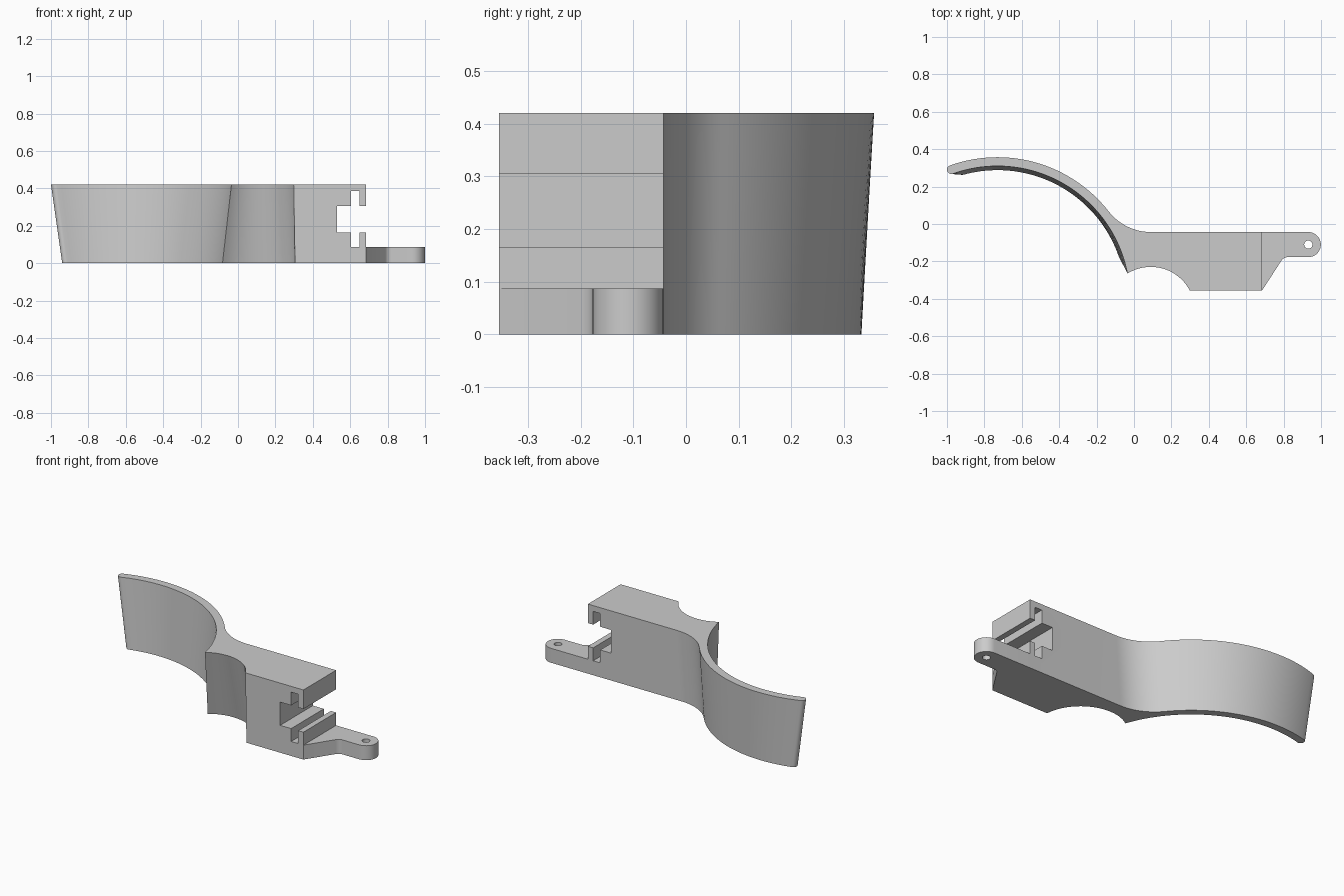
import bpy, bmesh, math
from mathutils import Vector

HEIGHT = 0.42
BACK, FRONT, END = -0.043, -0.355, 0.685   # block limits

cube = bpy.data.objects.get("Cube")
if cube:
    bpy.data.objects.remove(cube, do_unlink=True)

grey = bpy.data.materials.new("plain_grey")
grey.use_nodes = True
grey.diffuse_color = (0.6, 0.6, 0.6, 1)
grey.node_tree.nodes["Principled BSDF"].inputs["Base Color"].default_value = (0.6, 0.6, 0.6, 1)


def arc(center, r0, r1, a0, a1, n):
    """Points along an arc, easing from radius r0 to r1."""
    pts = []
    for i in range(n + 1):
        t = i / n
        a, r = a0 + (a1 - a0) * t, r0 + (r1 - r0) * t
        pts.append((center[0] + r * math.cos(a), center[1] + r * math.sin(a)))
    return pts


def arc_between(center, p, q, n):
    """Arc from point p to point q around a center."""
    dp, dq = Vector(p) - Vector(center), Vector(q) - Vector(center)
    return arc(center, dp.length, dq.length,
               math.atan2(dp.y, dp.x), math.atan2(dq.y, dq.x), n)


def loft(name, lower, upper):
    """Solid between two matching rings of 3D points."""
    bm = bmesh.new()
    a = [bm.verts.new(p) for p in lower]
    b = [bm.verts.new(p) for p in upper]
    bm.faces.new(a[::-1])
    bm.faces.new(b)
    for i in range(len(a)):
        j = (i + 1) % len(a)
        bm.faces.new((a[i], a[j], b[j], b[i]))
    bmesh.ops.recalc_face_normals(bm, faces=bm.faces[:])
    mesh = bpy.data.meshes.new(name)
    bm.to_mesh(mesh)
    bm.free()
    mesh.materials.append(grey)
    ob = bpy.data.objects.new(name, mesh)
    bpy.context.collection.objects.link(ob)
    return ob


def activate(ob):
    bpy.ops.object.select_all(action='DESELECT')
    ob.select_set(True)
    bpy.context.view_layer.objects.active = ob


def cut(ob, cutter):
    """Subtract the cutter, then remove it."""
    cutter.hide_render = True
    mod = ob.modifiers.new("cut", 'BOOLEAN')
    mod.operation, mod.solver, mod.object = 'DIFFERENCE', 'EXACT', cutter
    activate(ob)
    bpy.ops.object.modifier_apply(modifier=mod.name)
    bpy.data.objects.remove(cutter, do_unlink=True)


def outline(z, r_in, r_out, tip_x, cusp, notch_center, notch_end):
    """Curved arm, finger notch and block as one closed outline."""
    hub = (-0.73, -0.398)
    r_mid, r_cap = (r_in + r_out) / 2, (r_out - r_in) / 2
    tip = math.acos((tip_x + r_cap - hub[0]) / r_mid)
    cap = (hub[0] + r_mid * math.cos(tip), hub[1] + r_mid * math.sin(tip))
    # fillet that blends the arm into the straight back
    rf = 0.2855
    fy = BACK + rf
    fx = hub[0] + math.sqrt((r_out + rf) ** 2 - (fy - hub[1]) ** 2)
    blend = math.atan2(fy - hub[1], fx - hub[0])

    cusp_angle = math.atan2(cusp[1] - hub[1], cusp[0] - hub[0])
    cusp_r = (Vector(cusp) - Vector(hub)).length
    pts = arc(cap, r_cap, r_cap, tip, tip + math.pi, 10)
    pts += arc(hub, r_in, cusp_r, tip, cusp_angle, 48)[1:]
    pts += arc_between(notch_center, cusp, (notch_end, FRONT), 28)[1:]
    pts += [(END, FRONT), (END, BACK)]
    pts += arc((fx, fy), rf, rf, -math.pi / 2, blend - math.pi, 16)
    pts += arc(hub, r_out, r_out, blend, tip, 40)[1:-1]
    return [(x, y, z) for x, y in pts]


# curved arm with block
body = loft("arm_and_block",
            outline(0, 0.686, 0.731, -0.94, (-0.083, -0.17), (0.056, -0.372), 0.305),
            outline(HEIGHT, 0.708, 0.755, -1.0, (-0.035, -0.265), (0.09, -0.465), 0.298))

# T-shaped slot through the block
lo, hi = 0.165, 0.305
slot = [(0.53, lo), (0.603, lo), (0.603, 0.087), (0.65, 0.087), (0.65, lo), (0.75, lo),
        (0.75, hi), (0.65, hi), (0.65, 0.385), (0.603, 0.385), (0.603, hi), (0.53, hi)]
cut(body, loft("slot_cutter", [(x, -0.5, z) for x, z in slot],
               [(x, 0.1, z) for x, z in slot]))

# low tab with rounded end and pin hole
eye = (0.932, -0.11)
tab_pts = [(END, FRONT)]
tab_pts += arc((0.822, -0.217), 0.04, 0.04, math.radians(147), math.pi / 2, 6)
tab_pts += arc(eye, 0.067, 0.067, -math.pi / 2, math.pi / 2, 24)
tab_pts.append((END, BACK))
tab = loft("end_tab", [(x, y, 0) for x, y in tab_pts], [(x, y, 0.087) for x, y in tab_pts])
hole = arc(eye, 0.022, 0.022, 0, 2 * math.pi, 24)[:-1]
cut(tab, loft("hole_cutter", [(x, y, -0.1) for x, y in hole], [(x, y, 0.2) for x, y in hole]))

for ob in (body, tab):
    activate(ob)
    bpy.ops.object.shade_smooth_by_angle(angle=math.radians(30))
